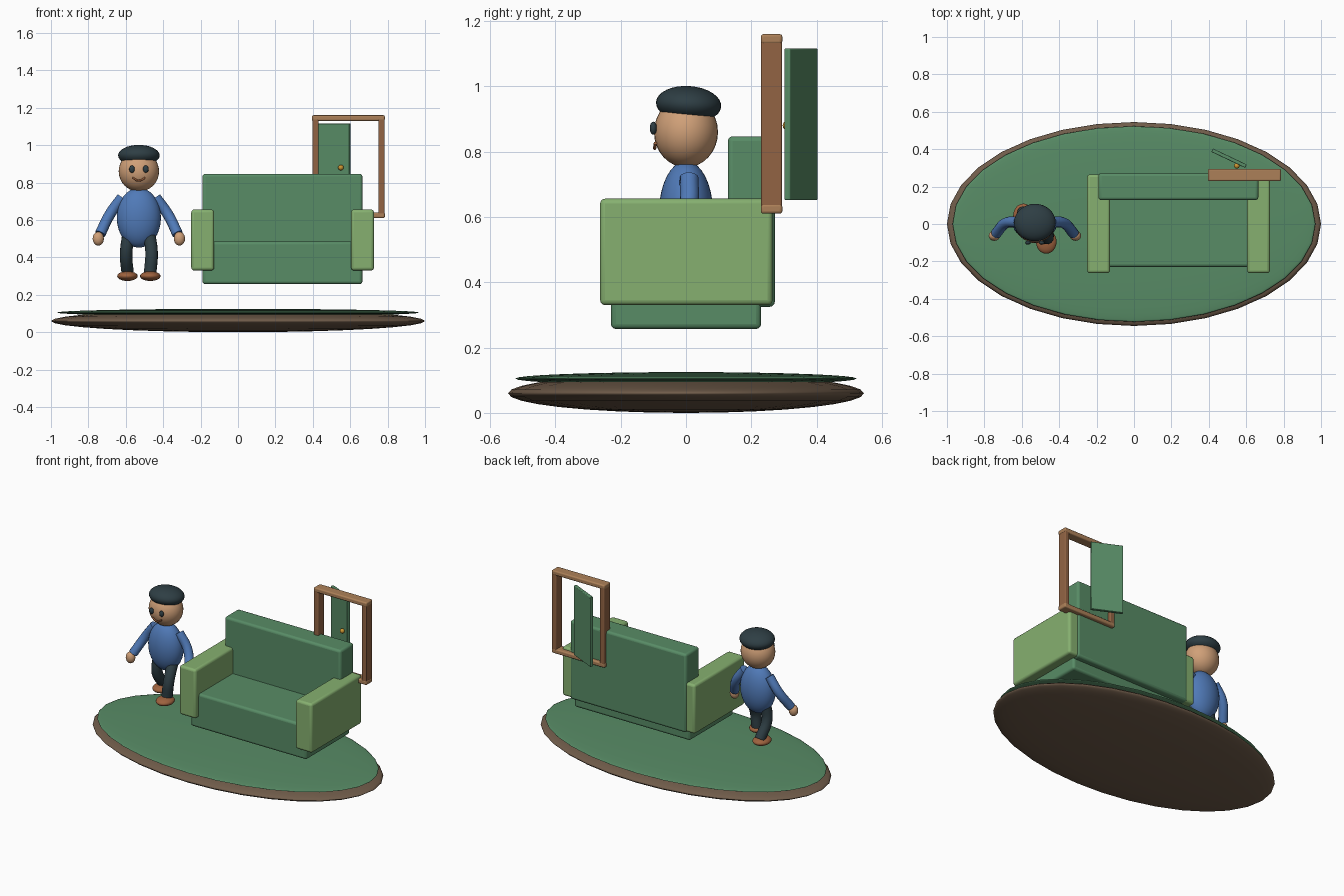
import bpy
from math import radians, atan2

if "Cube" in bpy.data.objects:
    bpy.data.objects.remove(bpy.data.objects["Cube"])

def material(name, rgb):
    m = bpy.data.materials.new(name)
    lin = [(c / 255 / 12.92 if c < 11 else ((c / 255 + 0.055) / 1.055) ** 2.4) for c in rgb]
    m.diffuse_color = (*lin, 1)
    m.use_nodes = True
    m.node_tree.nodes["Principled BSDF"].inputs["Base Color"].default_value = m.diffuse_color
    return m

GREEN = material("green", (88, 140, 102))
LIME = material("light_green", (134, 176, 112))
EARTH = material("earth", (112, 92, 74))
WOOD = material("wood", (146, 100, 68))
TAN = material("light_wood", (172, 128, 88))
SKIN = material("skin", (208, 160, 120))
BLUE = material("blue", (80, 122, 184))
DARK = material("dark", (46, 62, 68))
SHOE = material("shoe", (158, 98, 62))
GOLD = material("gold", (205, 150, 50))

def ball(name, center, radii, mat, segs=32, rings=16, tilt=0):
    bpy.ops.mesh.primitive_uv_sphere_add(segments=segs, ring_count=rings, radius=1,
                                         location=center, rotation=(radians(tilt), 0, 0))
    o = bpy.context.object
    o.name = name
    o.scale = radii
    bpy.ops.object.shade_smooth()
    o.data.materials.append(mat)
    return o

def box(name, lo, hi, mat, bevel=0.015, turn=0):
    bpy.ops.mesh.primitive_cube_add(size=1, location=[(a + b) / 2 for a, b in zip(lo, hi)],
                                    rotation=(0, 0, turn))
    o = bpy.context.object
    o.name = name
    o.scale = [b - a for a, b in zip(lo, hi)]
    bpy.ops.object.transform_apply(location=False, rotation=False, scale=True)
    b = o.modifiers.new("bevel", 'BEVEL')
    b.width, b.segments = bevel, 3
    bpy.ops.object.shade_smooth_by_angle()
    o.data.materials.append(mat)
    return o

def tube(name, points, radius, mat):
    c = bpy.data.curves.new(name, 'CURVE')
    c.dimensions = '3D'
    c.bevel_depth, c.bevel_resolution, c.use_fill_caps = radius, 4, True
    s = c.splines.new('BEZIER')
    s.bezier_points.add(len(points) - 1)
    for p, co in zip(s.bezier_points, points):
        p.co = co
        p.handle_left_type = p.handle_right_type = 'AUTO'
    c.materials.append(mat)
    o = bpy.data.objects.new(name, c)
    bpy.context.collection.objects.link(o)
    return o

# Floating oval ground
ball("ground_base", (0, 0, 0.06), (1, 0.545, 0.06), EARTH)
ball("grass_top", (0, 0, 0.105), (0.97, 0.523, 0.02), GREEN)

# Sofa
box("sofa_seat", (-0.19, -0.23, 0.257), (0.665, 0.23, 0.485), GREEN)
box("sofa_back", (-0.19, 0.128, 0.325), (0.665, 0.272, 0.847), GREEN)
for side, x in (("left", -0.25), ("right", 0.605)):
    box(side + "_armrest", (x, -0.263, 0.33), (x + 0.122, 0.265, 0.656), LIME)

# Door frame with open door
for side, x in (("left", 0.397), ("right", 0.75)):
    box(side + "_door_post", (x, 0.23, 0.615), (x + 0.033, 0.294, 1.15), WOOD, 0.005)
for part, z in (("lintel", 1.13), ("sill", 0.61)):
    box("door_" + part, (0.395, 0.229, z), (0.785, 0.295, z + 0.03), TAN, 0.008)
box("door_panel", (0.408, 0.342, 0.652), (0.608, 0.362, 1.116), GREEN, 0.004, atan2(-0.09, 0.19))
ball("door_knob", (0.55, 0.311, 0.88), (0.015, 0.015, 0.015), GOLD, 16, 8)

# Figure: head, cap and torso
X = -0.53
ball("head", (X, 0, 0.86), (0.108, 0.098, 0.108), SKIN)
ball("cap", (X, 0.008, 0.945), (0.111, 0.1, 0.056), DARK, tilt=-4)
ball("torso", (X, 0, 0.612), (0.118, 0.083, 0.16), BLUE)
tube("smile", [(X - 0.034, -0.094, 0.826), (X, -0.096, 0.81), (X + 0.034, -0.094, 0.826)], 0.005, SHOE)

# Eyes, arms, hands, legs and shoes; the legs are mid-stride
for side, s, step in (("left", -1, 0.045), ("right", 1, -0.095)):
    ball(side + "_eye", (X + s * 0.037, -0.1, 0.872), (0.015, 0.011, 0.02), DARK, 16, 8)
    tube(side + "_arm", [(X + s * 0.09, 0.01, 0.72), (X + s * 0.155, 0.005, 0.63),
                         (X + s * 0.207, -0.05, 0.525)], 0.029, BLUE)
    ball(side + "_hand", (X + s * 0.217, -0.063, 0.5), (0.03, 0.027, 0.037), SKIN, 24, 12)
    tube(side + "_leg", [(X + s * 0.055, 0, 0.53), (X + s * 0.068, step * 0.5 - 0.02, 0.42),
                         (X + s * 0.06, step + 0.02, 0.315)], 0.034, DARK)
    ball(side + "_shoe", (X + s * 0.061, step, 0.3), (0.055, 0.064, 0.026), SHOE, 24, 12)
